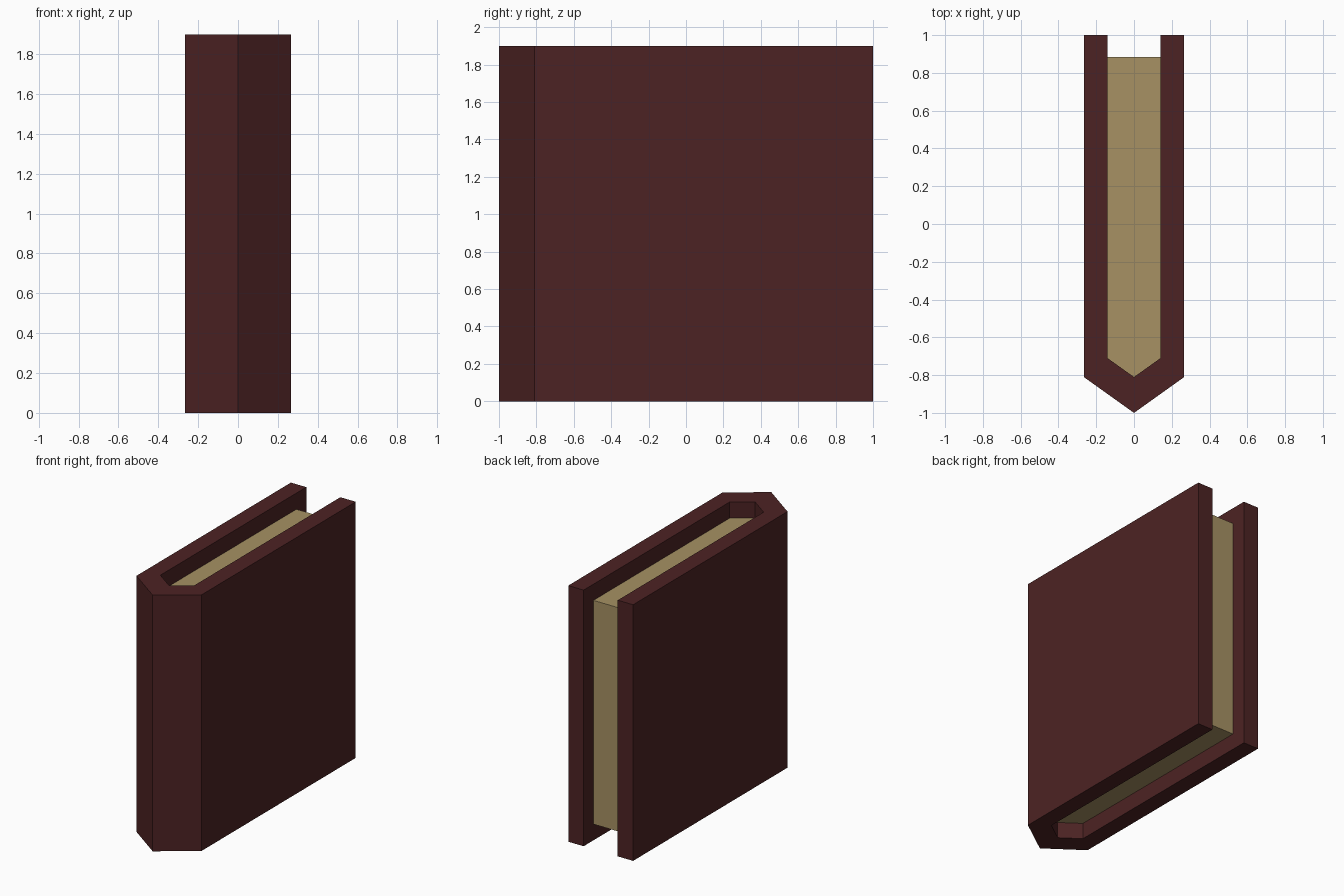
import bpy
import bmesh

cube = bpy.data.objects.get("Cube")
if cube:
    bpy.data.objects.remove(cube, do_unlink=True)


def make_material(name, rgb):
    mat = bpy.data.materials.new(name)
    mat.use_nodes = True
    color = (*rgb, 1.0)
    mat.diffuse_color = color
    bsdf = next(n for n in mat.node_tree.nodes if n.type == "BSDF_PRINCIPLED")
    bsdf.inputs["Base Color"].default_value = color
    bsdf.inputs["Roughness"].default_value = 0.8
    return mat


def half_outline(half_width, back, shoulder, tip):
    """Right half of a pointed outline, from the back edge to the spine ridge."""
    return [(half_width, back), (half_width, shoulder), (0, tip)]


def mirrored(half):
    """Complete a half outline across x = 0, running right to left."""
    return half + [(-x, y) for x, y in reversed(half[:-1])]


def extrude_outline(name, outline, bottom, top, mat):
    bm = bmesh.new()
    base = bm.faces.new([bm.verts.new((x, y, bottom)) for x, y in outline])
    ext = bmesh.ops.extrude_face_region(bm, geom=[base])
    raised = [g for g in ext["geom"] if isinstance(g, bmesh.types.BMVert)]
    bmesh.ops.translate(bm, vec=(0, 0, top - bottom), verts=raised)
    bmesh.ops.recalc_face_normals(bm, faces=bm.faces)
    mesh = bpy.data.meshes.new(name)
    bm.to_mesh(mesh)
    bm.free()
    mesh.materials.append(mat)
    obj = bpy.data.objects.new(name, mesh)
    bpy.context.collection.objects.link(obj)
    return obj


leather = make_material("dark red leather", (0.073, 0.0165, 0.017))
paper = make_material("aged paper", (0.385, 0.285, 0.126))

# Cover: two boards joined by a pointed spine, open at the back
outer = mirrored(half_outline(0.266, 1.0, -0.81, -1.0))
inner = mirrored(half_outline(0.14, 1.0, -0.71, -0.81))
extrude_outline("cover", outer + inner[::-1], 0.0, 1.9, leather)

# Pages: block filling the cover, set in from its open edges
block = mirrored(half_outline(0.14, 0.885, -0.71, -0.81))
extrude_outline("pages", block, 0.12, 1.78, paper)
